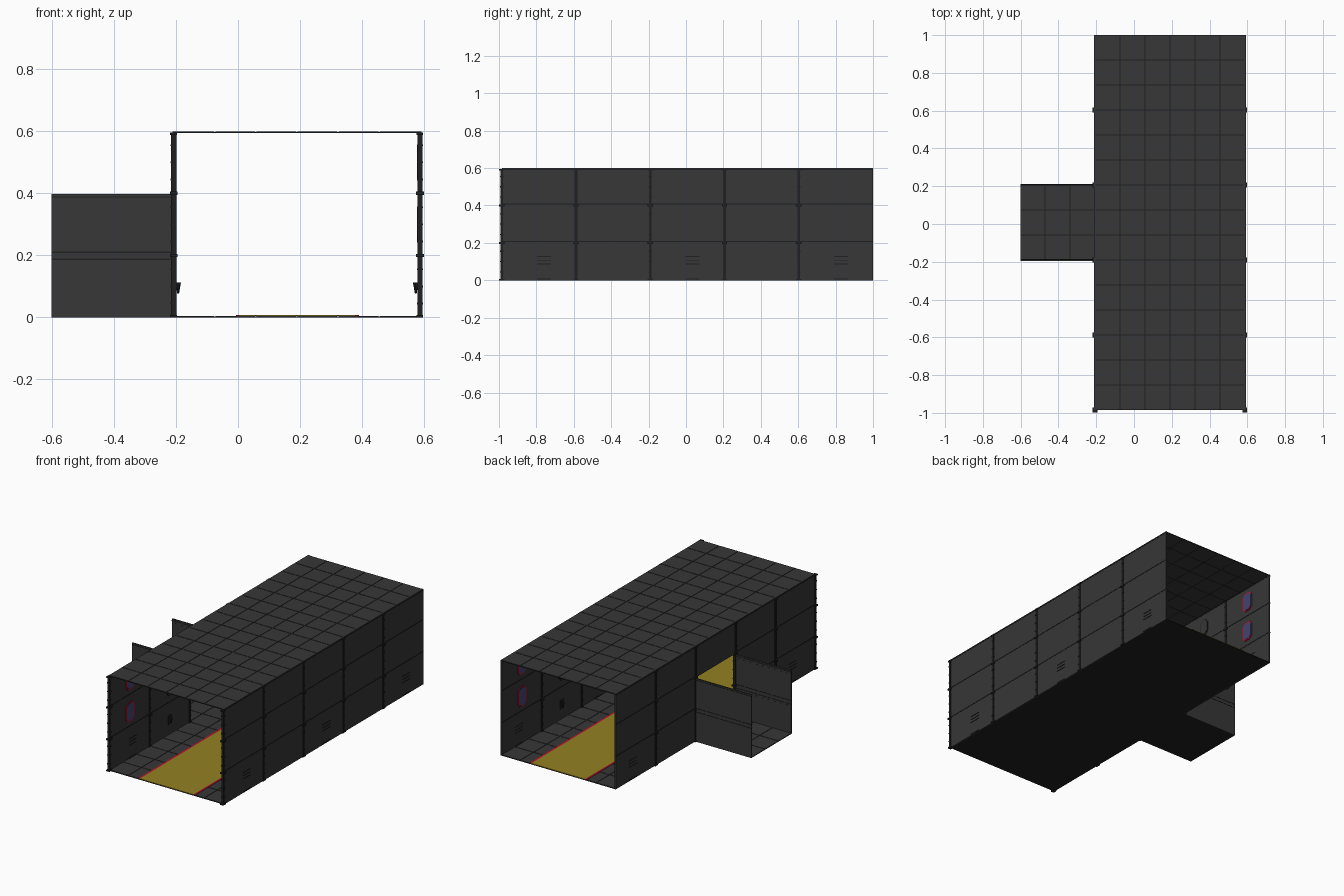
import bpy, bmesh, math
from mathutils import Matrix, Vector

if "Cube" in bpy.data.objects:
    bpy.data.objects.remove(bpy.data.objects["Cube"])


def material(name, rgb):
    m = bpy.data.materials.new(name)
    m.diffuse_color = (*rgb, 1)
    m.use_nodes = True
    m.node_tree.nodes["Principled BSDF"].inputs["Base Color"].default_value = m.diffuse_color
    return m


GREY = material("dark grey panel", (0.038, 0.038, 0.038))
BLACK = material("near black trim", (0.014, 0.014, 0.014))
YELLOW = material("walkway yellow", (0.29, 0.225, 0.016))
RED = material("signal red", (0.42, 0.008, 0.025))
VIOLET = material("violet glass", (0.055, 0.055, 0.17))

P = 0.397                     # module pitch
XL, XR = -0.207, 0.587        # wall planes
Y0, Y1 = -0.985, 1.0          # corridor ends
H = 0.6
COLS = [Y0 + P * (i + 0.5) for i in range(5)]
POSTS = [Y0 + P * i for i in range(5)]


class Part:
    """Collects simple solids into one named object."""
    def __init__(self, name, mat):
        self.name, self.mat, self.bm = name, mat, bmesh.new()

    def box(self, x0, x1, y0, y1, z0, z1):
        m = Matrix.Translation(((x0 + x1) / 2, (y0 + y1) / 2, (z0 + z1) / 2))
        m = m @ Matrix.Diagonal((abs(x1 - x0), abs(y1 - y0), abs(z1 - z0), 1))
        bmesh.ops.create_cube(self.bm, size=1, matrix=m)

    def octagon(self, x0, x1, y, z, w, h, c):
        pts = []
        for sy, sz, first in ((1, 1, 0), (-1, 1, 1), (-1, -1, 0), (1, -1, 1)):
            pair = [(w * sy, (h - c) * sz), ((w - c) * sy, h * sz)]
            pts += pair[::-1] if first else pair
        f = self.bm.faces.new([self.bm.verts.new((x0, y + a, z + b)) for a, b in pts])
        r = bmesh.ops.extrude_face_region(self.bm, geom=[f])
        vs = [v for v in r["geom"] if isinstance(v, bmesh.types.BMVert)]
        bmesh.ops.translate(self.bm, verts=vs, vec=Vector((x1 - x0, 0, 0)))
        self.bm.faces.new(list(reversed(f.verts))) if not f.is_valid else None

    def cone(self, x, y, z, r1, r2, depth):
        bmesh.ops.create_cone(self.bm, cap_ends=True, segments=8, radius1=r1, radius2=r2,
                              depth=depth, matrix=Matrix.Translation((x, y, z)))

    def done(self):
        bmesh.ops.recalc_face_normals(self.bm, faces=self.bm.faces)
        me = bpy.data.meshes.new(self.name)
        self.bm.to_mesh(me)
        self.bm.free()
        me.materials.append(self.mat)
        bpy.context.collection.objects.link(bpy.data.objects.new(self.name, me))


def tiles(part, x0, y0, nx, ny, z0, z1, gap=0.0025):
    s = P / 3
    for i in range(nx):
        for j in range(ny):
            part.box(x0 + i * s + gap, x0 + (i + 1) * s - gap,
                     y0 + j * s + gap, y0 + (j + 1) * s - gap, z0, z1)


# Floor: dark base with raised tiles, main hall and side bay
BAY0, BAY1, BAYX = POSTS[2], POSTS[3], -0.602
base = Part("floor_base", BLACK)
base.box(XL, XR, Y0, Y1, 0, 0.003)
base.box(BAYX, XL, BAY0, BAY1, 0, 0.003)
base.done()
floor = Part("floor_tiles", GREY)
tiles(floor, XL, Y0, 6, 15, 0.001, 0.005)
tiles(floor, XL - P, BAY0, 3, 3, 0.001, 0.005)
floor.done()

# Ceiling: same grid, tiled on both sides
base = Part("ceiling_base", BLACK)
base.box(XL, XR, Y0, Y1, H - 0.005, H - 0.002)
base.done()
ceiling = Part("ceiling_tiles", GREY)
tiles(ceiling, XL, Y0, 6, 15, H - 0.006, H)
ceiling.done()

# Painted walkway
walk = Part("walkway", YELLOW)
walk.box(0.005, 0.378, Y0, Y1, 0.004, 0.007)
walk.done()
edge = Part("walkway_edges", RED)
for a in (-0.007, 0.378):
    edge.box(a, a + 0.012, Y0, Y1, 0.004, 0.007)
edge.done()

# Side walls: panels, rails, posts, windows, vents and levers
for side, xw, s in (("left", XL, 1), ("right", XR, -1)):   # s points inward
    panel = Part(side + "_wall_panels", GREY)
    rail = Part(side + "_wall_rails", BLACK)
    post = Part(side + "_wall_posts", BLACK)
    frame = Part(side + "_window_frames", RED)
    glass = Part(side + "_window_glass", VIOLET)
    hatch = Part(side + "_hatch_frames", BLACK)
    cover = Part(side + "_hatch_covers", GREY)
    vent = Part(side + "_vents", BLACK)
    lever = Part(side + "_levers", BLACK)
    for i, y in enumerate(COLS):
        for row in range(3):
            z = row * 0.2
            if side == "left" and i == 2 and row < 2:
                continue                                   # opening to the bay
            panel.box(xw - 0.004, xw + 0.004, y - P / 2, y + P / 2, z, z + 0.2)
            top = z + 0.2 + (0.01 if row < 2 else -0.004)
            rail.box(xw - 0.0055, xw + 0.0055, y - P / 2, y + P / 2, top - 0.006, top)
            x0 = xw + s * 0.003
            if row and i in (0, 4):
                frame.octagon(x0, xw + s * 0.008, y, z + 0.1, 0.042, 0.06, 0.02)
                glass.octagon(x0, xw + s * 0.0095, y, z + 0.1, 0.035, 0.053, 0.017)
            elif row:
                hatch.octagon(x0, xw + s * 0.008, y, z + 0.1, 0.032, 0.052, 0.02)
                cover.octagon(x0, xw + s * 0.0095, y, z + 0.1, 0.026, 0.046, 0.017)
            elif i % 2:
                lever.box(x0, xw + s * 0.007, y - 0.018, y + 0.018, 0.07, 0.125)
                lever.cone(xw + s * 0.014, y, 0.095, 0.003, 0.009, 0.035)
            else:
                for k in range(3):                         # louvre slats
                    zz = 0.085 + 0.02 * k
                    vent.box(xw - 0.0055, xw + 0.0065, y - 0.01, y + 0.065, zz, zz + 0.004)
                vent.box(xw - 0.0055, xw + 0.0065, y - 0.01, y + 0.065, 0.003, 0.01)
    for y in POSTS:
        zstart = 0.4 if side == "left" and abs(y - 0.0075) < 0.22 else 0
        post.box(xw - 0.009, xw + 0.008, y - 0.007, y + 0.007, 0, H - 0.004)
        for row in range(3):
            for dz in (0.045, 0.1, 0.155):                 # small rungs
                z = row * 0.2 + dz
                post.box(xw - 0.0105, xw + 0.009, y - 0.009, y + 0.009, z - 0.003, z + 0.003)
        for z in (0.2, 0.4):                               # clamps
            post.box(xw - 0.0125, xw + 0.0125, y - 0.014, y + 0.014, z - 0.005, z + 0.005)
        for z in (0.004, H - 0.008):
            post.box(xw - 0.0115, xw + 0.01, y - 0.014, y + 0.014, z - 0.004, z + 0.004)
    for p in (panel, rail, post, frame, glass, hatch, cover, vent, lever):
        p.done()

# Side bay: two open-topped walls with rails and studs
bay = Part("bay_walls", GREY)
trim = Part("bay_rails", BLACK)
for y, s in ((BAY0, 1), (BAY1, -1)):
    bay.box(BAYX, XL, y - 0.004, y + 0.004, 0, 0.398)
    for z in (0.187, 0.21, 0.388):
        trim.box(BAYX, XL, y - 0.0055, y + 0.0055, z - 0.002, z + 0.002)
    for k in range(9):
        x = BAYX + 0.03 + k * 0.042
        for z in (0.175, 0.375):
            trim.box(x - 0.006, x + 0.006, y, y + s * 0.006, z - 0.002, z + 0.002)
bay.done()
trim.done()
